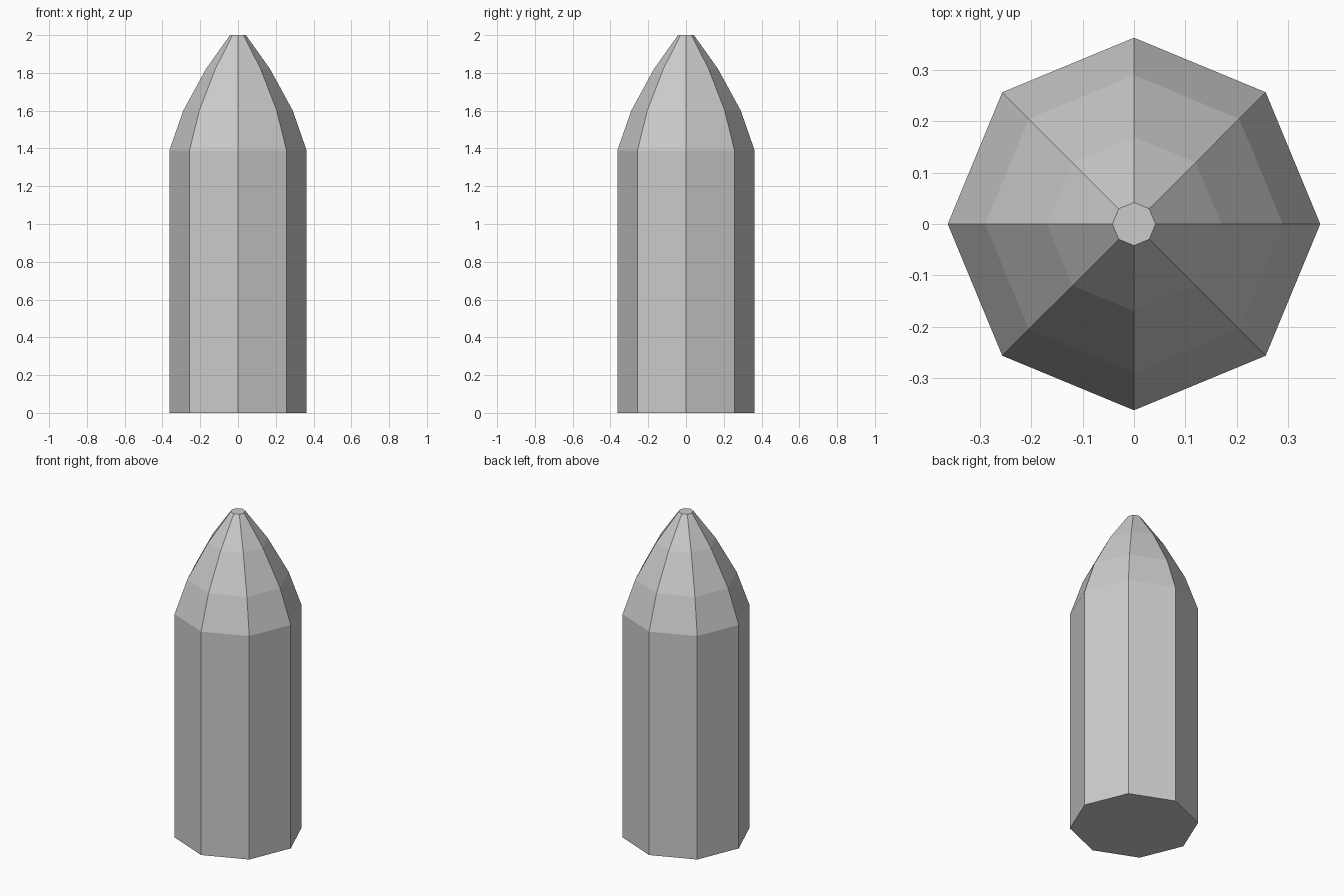
import bpy, bmesh
from math import cos, sin, tau

if "Cube" in bpy.data.objects:
    bpy.data.objects.remove(bpy.data.objects["Cube"])

SIDES = 8
# (radius, height) from the base up to the blunt tip
PROFILE = [(0.363, 0.0), (0.363, 1.39), (0.29, 1.60), (0.17, 1.82), (0.042, 2.0)]

# Pointed eight-sided post, lofted through the profile rings
bm = bmesh.new()
rings = [[bm.verts.new((r * cos(tau * i / SIDES), r * sin(tau * i / SIDES), z))
          for i in range(SIDES)] for r, z in PROFILE]
for low, high in zip(rings, rings[1:]):
    for i in range(SIDES):
        j = (i + 1) % SIDES
        bm.faces.new((low[i], low[j], high[j], high[i]))

# Flat base and small flat tip
bm.faces.new(rings[0][::-1])
bm.faces.new(rings[-1])

mesh = bpy.data.meshes.new("pointed_post")
bm.to_mesh(mesh)
bm.free()
bpy.context.collection.objects.link(bpy.data.objects.new("pointed_post", mesh))
